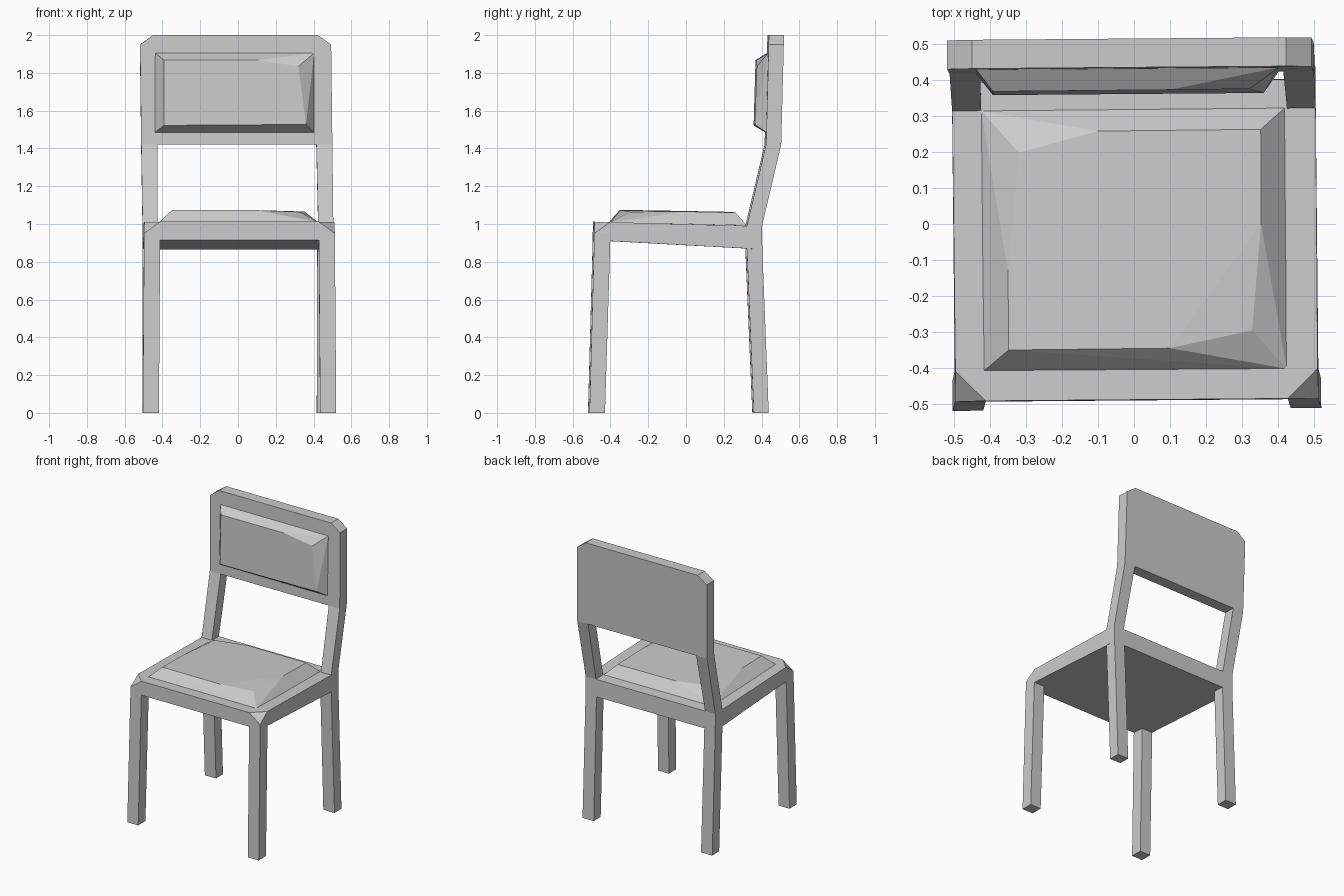
import bpy, bmesh, math


def skew(p):
    """The whole chair is slightly twisted and its back leans sideways."""
    x, y, z = p
    return (x + 0.003 - 0.01 * y - 0.012 * max(0, z - 1), y + 0.008 * x, z)


def solid(name, points, twist=True):
    """Faceted convex solid around a handful of corner points."""
    bm = bmesh.new()
    for p in points:
        bm.verts.new(skew(p) if twist else p)
    bmesh.ops.convex_hull(bm, input=bm.verts[:])
    bmesh.ops.dissolve_limit(bm, angle_limit=math.radians(2),
                             verts=bm.verts[:], edges=bm.edges[:])
    bmesh.ops.recalc_face_normals(bm, faces=bm.faces[:])
    mesh = bpy.data.meshes.new(name)
    bm.to_mesh(mesh)
    bm.free()
    ob = bpy.data.objects.new(name, mesh)
    bpy.context.collection.objects.link(ob)
    return ob


def bar(name, side, low, high):
    """Bar between two ends; each end: inner x, outer x, (y, z) front, (y, z) back."""
    solid(name, [(side * x, y, z) for inner, outer, f, b in (low, high)
                 for x in (inner, outer) for y, z in (f, b)])


# Seat frame with clipped front corners
seat = []
for s in (-1, 1):
    seat += [(s * 0.505, -0.49, 0.914), (s * 0.505, 0.40, 0.866),
             (s * 0.505, 0.398, 0.988), (s * 0.505, -0.49, 0.95),
             (s * 0.503, -0.405, 1.01), (s * 0.42, -0.488, 1.012)]
solid("seat_frame", seat)

# Legs and back posts
for s, label in ((-1, "left"), (1, "right")):
    bar("front_leg_" + label, s,
        (0.427, 0.512, (-0.515, 0), (-0.433, 0)),
        (0.42, 0.505, (-0.49, 0.914), (-0.405, 0.91)))
    bar("rear_leg_" + label, s,
        (0.418, 0.505, (0.355, 0), (0.434, 0)),
        (0.42, 0.505, (0.318, 0.87), (0.40, 0.866)))
    bar("back_post_" + label, s,
        (0.425, 0.505, (0.318, 0.99), (0.398, 0.988)),
        (0.421, 0.506, (0.42, 1.42), (0.50, 1.42)))

# Backrest panel with clipped top corners
solid("backrest", [(s * x, y + 0.015 * (z - 1.42) / 0.58, z)
                   for s in (-1, 1) for y in (0.42, 0.50)
                   for x, z in ((0.506, 1.42), (0.506, 1.95), (0.436, 2.0))])

# Seat cushion with two dented corners
solid("seat_cushion", [
    (-0.417, -0.408, 1.009), (0.424, -0.402, 1.009),
    (0.418, 0.322, 0.992), (-0.424, 0.314, 0.992),
    (-0.348, -0.35, 1.075), (0.10, -0.345, 1.073), (0.328, -0.295, 1.064),
    (0.353, 0.0, 1.066), (0.352, 0.263, 1.060), (-0.10, 0.258, 1.062),
    (-0.32, 0.198, 1.065), (-0.35, -0.13, 1.071)], twist=False)

# Back cushion with one dented corner
solid("back_cushion", [
    (-0.44, 0.419, 1.485), (0.403, 0.425, 1.485),
    (0.403, 0.435, 1.905), (-0.438, 0.429, 1.905),
    (-0.392, 0.358, 1.522), (0.360, 0.364, 1.527),
    (0.320, 0.375, 1.835), (0.10, 0.373, 1.868),
    (-0.392, 0.368, 1.868)], twist=False)
